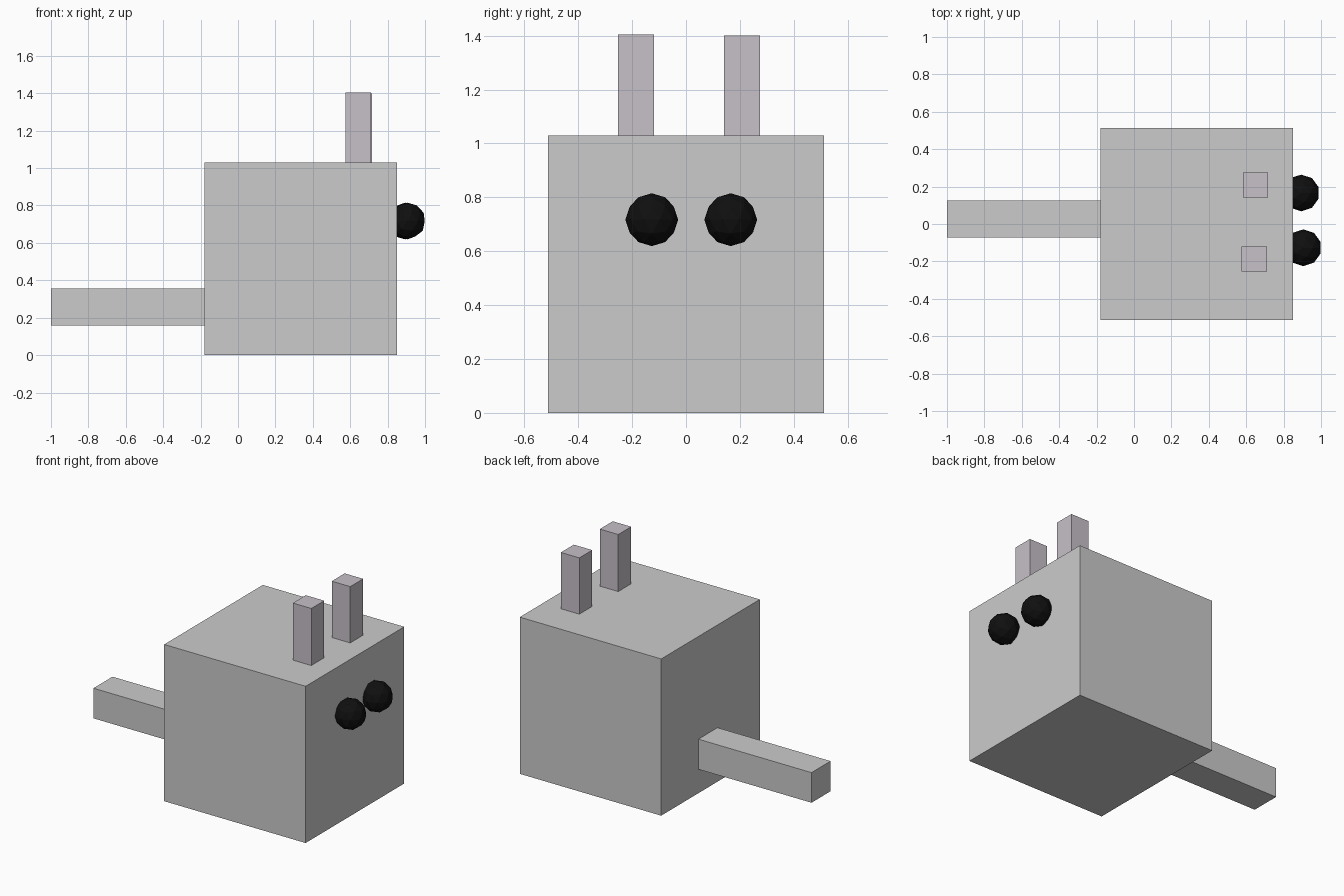
import bpy

if "Cube" in bpy.data.objects:
    bpy.data.objects.remove(bpy.data.objects["Cube"])


def material(name, rgb):
    mat = bpy.data.materials.new(name)
    mat.diffuse_color = (*rgb, 1)
    mat.use_nodes = True
    mat.node_tree.nodes["Principled BSDF"].inputs["Base Color"].default_value = mat.diffuse_color
    return mat


def box(name, low, high, mat=None):
    center = [(a + b) / 2 for a, b in zip(low, high)]
    bpy.ops.mesh.primitive_cube_add(size=1, location=center)
    obj = bpy.context.object
    obj.name = name
    obj.scale = [b - a for a, b in zip(low, high)]
    bpy.ops.object.transform_apply(location=False, rotation=False, scale=True)
    if mat:
        obj.data.materials.append(mat)
    return obj


black = material("black", (0.005, 0.005, 0.005))
pale = material("pale_lilac", (0.57, 0.53, 0.58))

# Cube body and straight tail
box("body", (-0.178, -0.512, 0), (0.85, 0.512, 1.03))
box("tail", (-1, -0.073, 0.157), (-0.15, 0.125, 0.355))

# Ears and eyes, slightly uneven from side to side
for side, ear_x, ear_y, ear_top, eye_x, eye_y in (
    ("right", 0.643, -0.186, 1.405, 0.905, -0.127),
    ("left", 0.65, 0.208, 1.40, 0.894, 0.166),
):
    h = 0.067
    box(f"{side}_ear", (ear_x - h, ear_y - h, 1.0),
        (ear_x + h, ear_y + h, ear_top), pale)
    bpy.ops.mesh.primitive_ico_sphere_add(
        subdivisions=2, radius=0.098, location=(eye_x, eye_y, 0.717))
    eye = bpy.context.object
    eye.name = f"{side}_eye"
    eye.data.materials.append(black)
